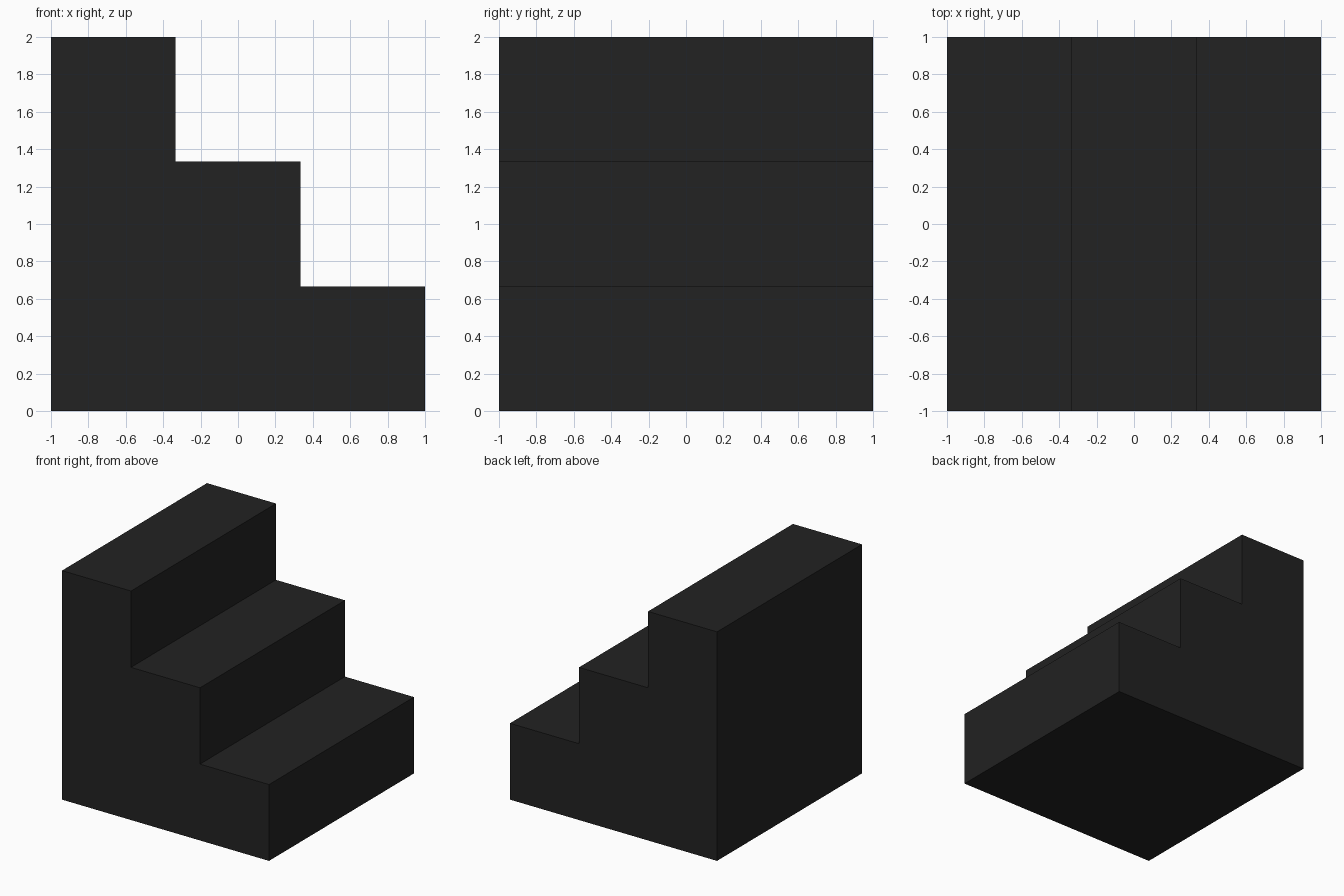
import bpy
import bmesh

if "Cube" in bpy.data.objects:
    bpy.data.objects.remove(bpy.data.objects["Cube"])

STEPS = 3
SIZE = 2.0
HALF = SIZE / 2
TREAD = SIZE / STEPS

# Single dark colour
charcoal = bpy.data.materials.new("charcoal")
charcoal.diffuse_color = (0.016, 0.016, 0.016, 1.0)
charcoal.use_nodes = True
charcoal.node_tree.nodes["Principled BSDF"].inputs["Base Color"].default_value = charcoal.diffuse_color

# Stepped side profile in x-z, highest step on the left
profile = [(HALF, 0.0), (-HALF, 0.0)]
for i in range(STEPS):
    height = SIZE - i * TREAD
    profile += [(-HALF + i * TREAD, height), (-HALF + (i + 1) * TREAD, height)]

# Extrude the profile front to back into one solid staircase
bm = bmesh.new()
side = bm.faces.new([bm.verts.new((x, -HALF, z)) for x, z in profile])
extruded = bmesh.ops.extrude_face_region(bm, geom=[side], use_keep_orig=True)
moved = [g for g in extruded["geom"] if isinstance(g, bmesh.types.BMVert)]
bmesh.ops.translate(bm, verts=moved, vec=(0, SIZE, 0))
bmesh.ops.recalc_face_normals(bm, faces=bm.faces)

mesh = bpy.data.meshes.new("staircase")
bm.to_mesh(mesh)
bm.free()
mesh.materials.append(charcoal)
staircase = bpy.data.objects.new("staircase", mesh)
bpy.context.collection.objects.link(staircase)
